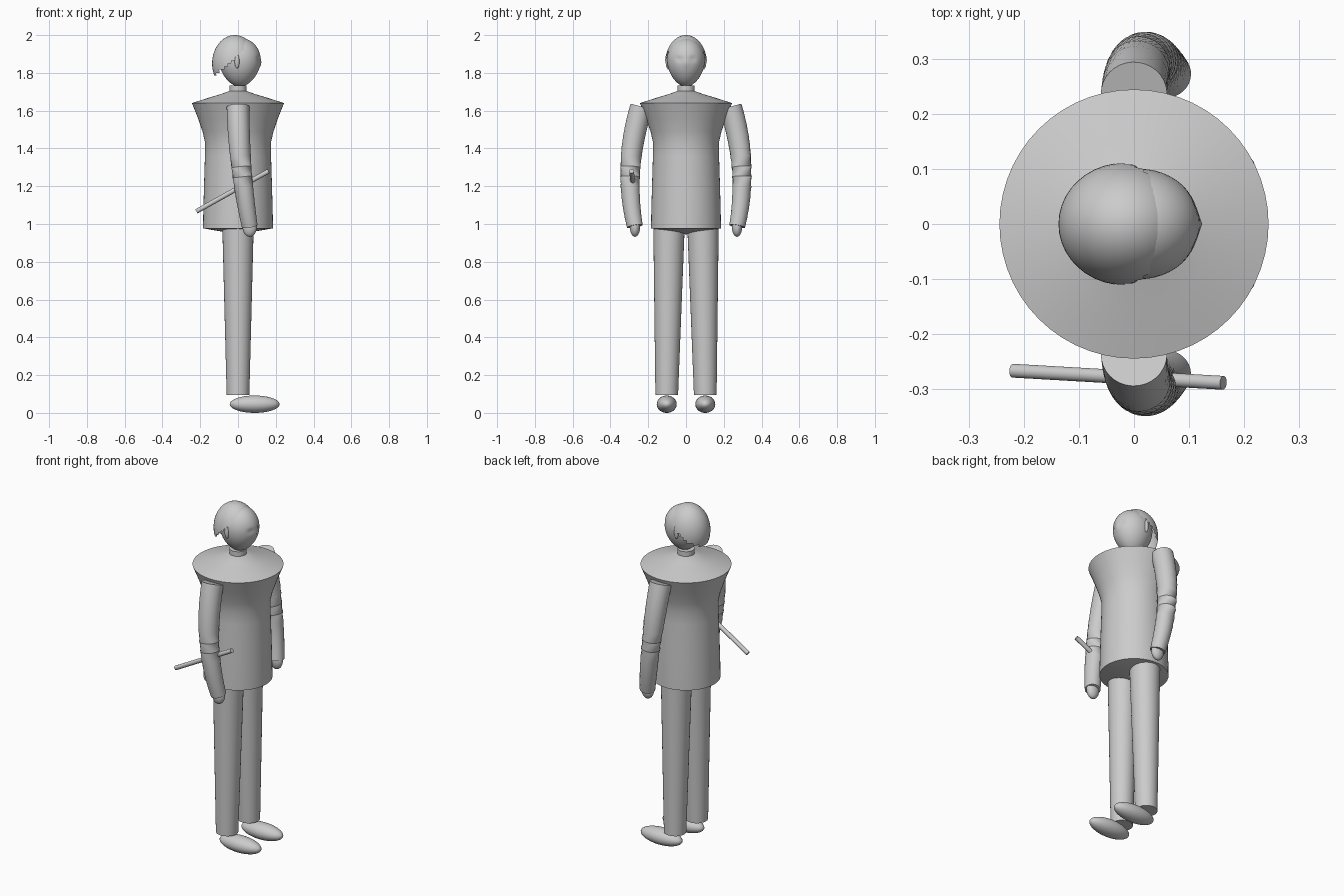
import bpy, bmesh, math
from mathutils import Vector, Matrix

if "Cube" in bpy.data.objects:
    bpy.data.objects.remove(bpy.data.objects["Cube"])


def finish(bm, name, angle=35):
    bmesh.ops.recalc_face_normals(bm, faces=bm.faces)
    me = bpy.data.meshes.new(name)
    bm.to_mesh(me)
    bm.free()
    ob = bpy.data.objects.new(name, me)
    bpy.context.collection.objects.link(ob)
    bpy.ops.object.select_all(action='DESELECT')
    bpy.context.view_layer.objects.active = ob
    ob.select_set(True)
    bpy.ops.object.shade_smooth_by_angle(angle=math.radians(angle))
    return ob


def loft(name, rings, seg=32):
    """Skin circles given as (centre, radius) along a path, with flat caps."""
    bm = bmesh.new()
    pts = [Vector(c) for c, r in rings]
    loops = []
    for i, (c, r) in enumerate(rings):
        d = pts[min(i + 1, len(pts) - 1)] - pts[max(i - 1, 0)]
        q = Vector((0, 0, 1)).rotation_difference(d)
        loops.append([bm.verts.new(pts[i] + q @ Vector(
            (r * math.cos(a), r * math.sin(a), 0)))
            for a in (2 * math.pi * k / seg for k in range(seg))])
    for a, b in zip(loops, loops[1:]):
        for k in range(seg):
            n = (k + 1) % seg
            bm.faces.new((a[k], a[n], b[n], b[k]))
    bm.faces.new(loops[0])
    bm.faces.new(loops[-1])
    return finish(bm, name)


def sphere_bm(centre, radii, u=32, v=20):
    bm = bmesh.new()
    bmesh.ops.create_uvsphere(bm, u_segments=u, v_segments=v, radius=1)
    bm.transform(Matrix.Translation(centre) @ Matrix.Diagonal((*radii, 1)))
    return bm


# Tunic, with shallow pointed underside and sloping shoulders
loft("tunic", [((0, 0, z), r) for r, z in [
    (0.001, 0.945), (0.185, 0.977), (0.184, 1.05), (0.18, 1.2), (0.175, 1.36),
    (0.174, 1.43), (0.188, 1.49), (0.212, 1.56), (0.244, 1.64),
    (0.15, 1.67), (0.09, 1.688), (0.03, 1.71)]], 56)
loft("neck", [((0, 0, 1.67), 0.046), ((0, 0, 1.732), 0.046)])

for s, side in ((-1, "right"), (1, "left")):
    # Trouser legs and shoes
    loft(side + "_leg", [((0, s * 0.102, 0.095), 0.06),
                         ((0, s * 0.09, 0.985), 0.083)])
    finish(sphere_bm((0.088, s * 0.102, 0.046), (0.132, 0.053, 0.046)),
           side + "_shoe")
    # Bowed sleeve along a quadratic curve
    p0, p1, p2 = (Vector((0, s * 0.236, 1.62)), Vector((0.005, s * 0.335, 1.30)),
                  Vector((0.062, s * 0.271, 0.988)))
    rings = []
    for i in range(13):
        t = i / 12
        p = p0 * (1 - t) ** 2 + p1 * 2 * t * (1 - t) + p2 * t * t
        rings.append((p, 0.06 - 0.006 * t - 0.012 * t * t))
    loft(side + "_sleeve", rings)
    # Hand and ear
    finish(sphere_bm((0.062, s * 0.270, 0.985), (0.038, 0.027, 0.053)),
           side + "_hand")
    finish(sphere_bm((-0.005, s * 0.097, 1.862), (0.013, 0.011, 0.038), 16, 10),
           side + "_ear")

# Egg-shaped head with tapered jaw, eye hollows and a slight nose
head = sphere_bm((0, 0, 0), (1, 1, 1), 48, 36)
for v in head.verts:
    x, y, z = v.co
    k = 1 - 0.14 * z * z if z < 0 else 1
    x, y = 0.01 + 0.11 * x * k, 0.1 * y * k
    z = 1.87 + z * (0.143 if z < 0 else 0.115)
    if x > 0:
        for e in (-0.036, 0.036):
            x -= 0.008 * math.exp(-((y - e) / 0.016) ** 2 - ((z - 1.874) / 0.012) ** 2)
        x += 0.005 * math.exp(-(y / 0.01) ** 2 - ((z - 1.85) / 0.018) ** 2)
    v.co = (x, y, z)
finish(head, "head", 60)

# Hair cap: a larger shell cut along a stepped, slanting hairline
hair = sphere_bm((-0.017, 0, 1.85), (0.12, 0.111, 0.15), 40, 28)
cut = []
for f in hair.faces:
    c = f.calc_center_median()
    if c.z < 1.888 + 0.857 * c.x or c.z < 1.79:
        cut.append(f)
bmesh.ops.delete(hair, geom=cut, context='FACES')
finish(hair, "hair", 60)

# Thin stick by the right forearm
loft("stick", [((-0.22, -0.266, 1.067), 0.0125), ((0.162, -0.288, 1.28), 0.0125)], 20)
